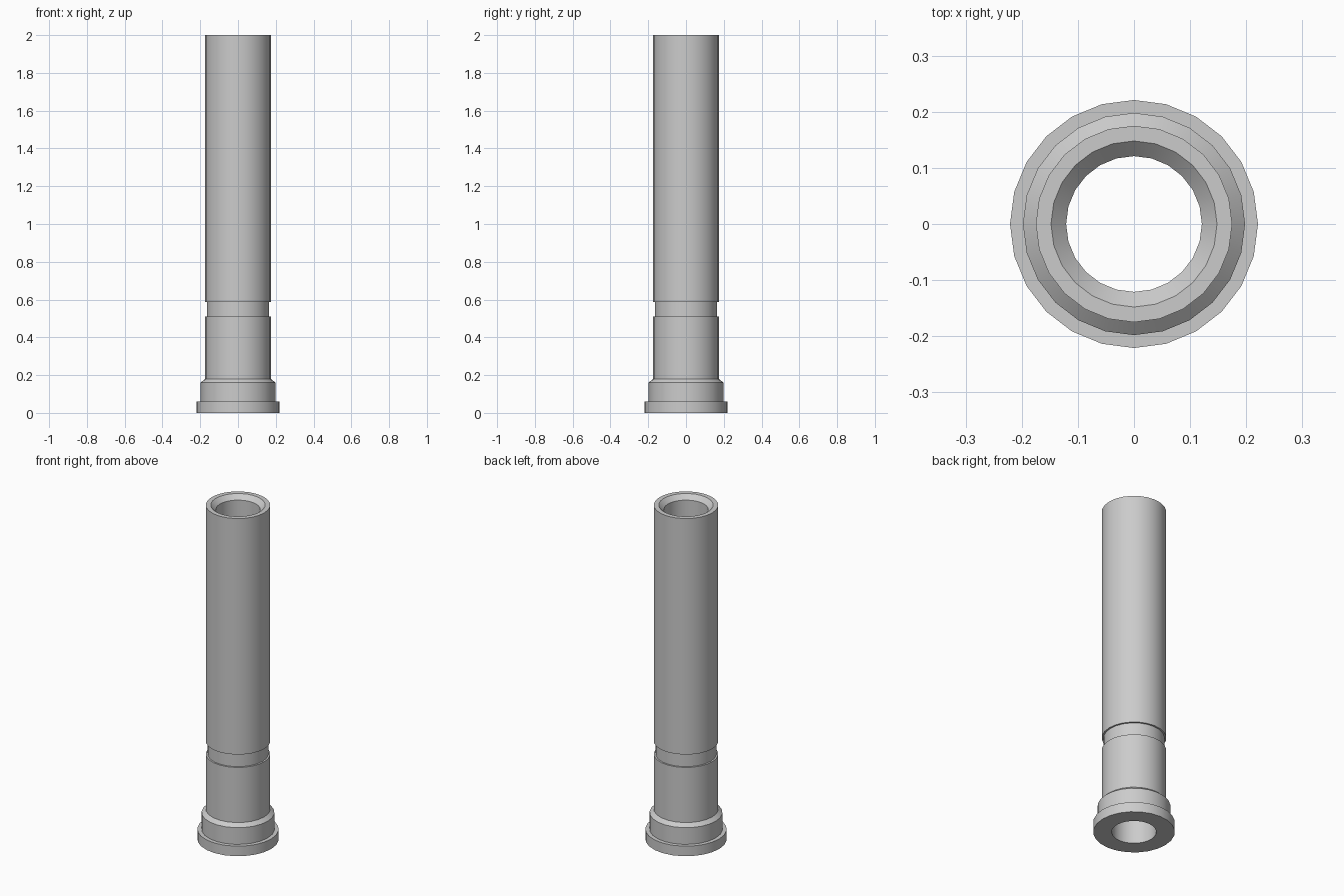
import bpy
import bmesh
from math import cos, sin, pi, radians

cube = bpy.data.objects.get("Cube")
if cube:
    bpy.data.objects.remove(cube, do_unlink=True)

SIDES = 24
BORE, TUBE, GROOVE, COLLAR, BASE = 0.121, 0.175, 0.165, 0.198, 0.221

grey = bpy.data.materials.new("light grey")
grey.use_nodes = True
colour = (0.6, 0.6, 0.6, 1)
grey.diffuse_color = colour
grey.node_tree.nodes["Principled BSDF"].inputs["Base Color"].default_value = colour


def lathe(name, profile):
    """Spin a closed (radius, height) profile around z."""
    bm = bmesh.new()
    rings = [[bm.verts.new((r * cos(2 * pi * i / SIDES), r * sin(2 * pi * i / SIDES), z))
              for i in range(SIDES)] for r, z in profile]
    for k, ring in enumerate(rings):
        above = rings[(k + 1) % len(rings)]
        for i in range(SIDES):
            j = (i + 1) % SIDES
            bm.faces.new((ring[i], ring[j], above[j], above[i]))
    bmesh.ops.recalc_face_normals(bm, faces=bm.faces)
    mesh = bpy.data.meshes.new(name)
    bm.to_mesh(mesh)
    bm.free()
    mesh.materials.append(grey)
    obj = bpy.data.objects.new(name, mesh)
    bpy.context.collection.objects.link(obj)
    bpy.ops.object.select_all(action="DESELECT")
    obj.select_set(True)
    bpy.context.view_layer.objects.active = obj
    bpy.ops.object.shade_smooth_by_angle(angle=radians(30))
    return obj


# Hollow tube: base flange, chamfered collar, shallow groove, bevelled mouth
lathe("flanged_tube", [
    (BORE, 0), (BASE, 0), (BASE, 0.06),
    (COLLAR, 0.06), (COLLAR, 0.16), (TUBE, 0.18),
    (TUBE, 0.51), (GROOVE, 0.51), (GROOVE, 0.587), (TUBE, 0.587),
    (TUBE, 2), (0.148, 2), (BORE, 1.973),
])
